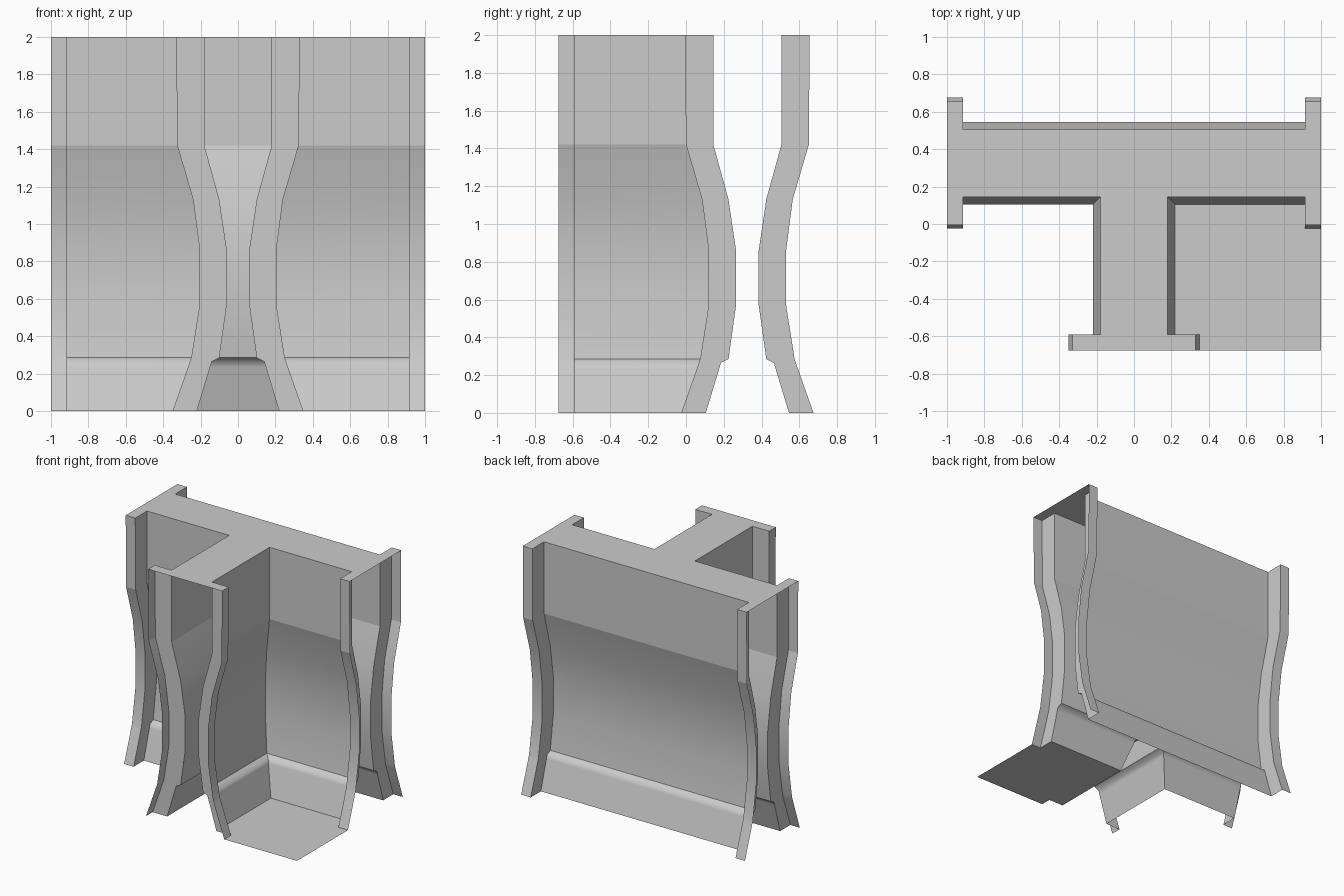
import bpy, bmesh, math

if "Cube" in bpy.data.objects:
    bpy.data.objects.remove(bpy.data.objects["Cube"])

CY = 0.325           # centre line of the long wall
END, STEM = 1.0, -0.675
T = 0.085            # trim depth
# (z, wall half width, trim half width)
PROFILE = [(0, 0.22, 0.35), (0.235, 0.149, 0.267), (0.265, 0.14, 0.257),
           (0.285, 0.10, 0.25), (0.57, 0.06, 0.205), (0.86, 0.06, 0.205),
           (1.13, 0.10, 0.24), (1.42, 0.18, 0.325), (2.0, 0.18, 0.33)]


def finish(name, bm):
    bm.normal_update()
    for f in bm.faces:
        f.smooth = True
    for e in bm.edges:
        a, b = (v.co.z for v in e.verts)
        level = abs(a - b) < 1e-4
        limit = 50 if level else 20      # keep mitres crisp, soften the ledge
        if (level and abs(a - 1.42) < 1e-4) or e.calc_face_angle(0) > math.radians(limit):
            e.smooth = False
    me = bpy.data.meshes.new(name)
    bm.to_mesh(me)
    bm.free()
    ob = bpy.data.objects.new(name, me)
    bpy.context.collection.objects.link(ob)
    return ob


def sweep(name, plan):
    """Loft the open plan line plan(w, o) through every profile level."""
    bm = bmesh.new()
    rows = [[bm.verts.new((x, y, z)) for x, y in plan(w, o)]
            for z, w, o in PROFILE]
    for a, b in zip(rows, rows[1:]):
        for i in range(len(a) - 1):
            bm.faces.new((a[i], a[i + 1], b[i + 1], b[i]))
    return finish(name, bm)


def plate(name, pts, z):
    bm = bmesh.new()
    bm.faces.new([bm.verts.new((x, y, z)) for x, y in pts])
    return finish(name, bm)


def ccw(pts):
    area = sum(a[0] * b[1] - b[0] * a[1] for a, b in zip(pts, pts[1:] + pts[:1]))
    return pts if area > 0 else pts[::-1]


# Wall panels: straight back, and two mitred front panels, ending at the trims
XE, YE = END - T, STEM + T
sweep("back_wall", lambda w, o: [(XE, CY + w), (-XE, CY + w)])
sweep("right_front_wall", lambda w, o: [(w, YE), (w, CY - w), (XE, CY - w)])
sweep("left_front_wall", lambda w, o: [(-XE, CY - w), (-w, CY - w), (-w, YE)])

# Stepped-out trims (step face and outer band) on both sides of the open ends
ENDS = {"right": lambda u, v: (END - u, CY + v),
        "left": lambda u, v: (u - END, CY + v),
        "stem": lambda u, v: (v, STEM + u)}
for end, place in ENDS.items():
    for s in (-1, 1):
        def section(w, o, place=place, s=s):
            pts = [place(T, s * w), place(T, s * o), place(0, s * o)]
            turn = ccw(pts)
            return turn
        sweep(f"{end}_trim_{'a' if s < 0 else 'b'}", section)

# Top cap following the T plan
w, o = PROFILE[-1][1:]
half = [(XE, CY + w), (XE, CY + o), (END, CY + o), (END, CY - o),
        (XE, CY - o), (XE, CY - w), (w, CY - w),
        (w, YE), (o, YE), (o, STEM)]
plate("top_cap", ccw(half + [(-x, y) for x, y in reversed(half)]), 2.0)

# Floor panel in the right corner only
w, o = PROFILE[0][1:]
plate("corner_floor", ccw([(w, CY - w), (XE, CY - w), (XE, CY - o),
                           (END, CY - o), (END, STEM), (o, STEM),
                           (o, YE), (w, YE)]), 0.0)
